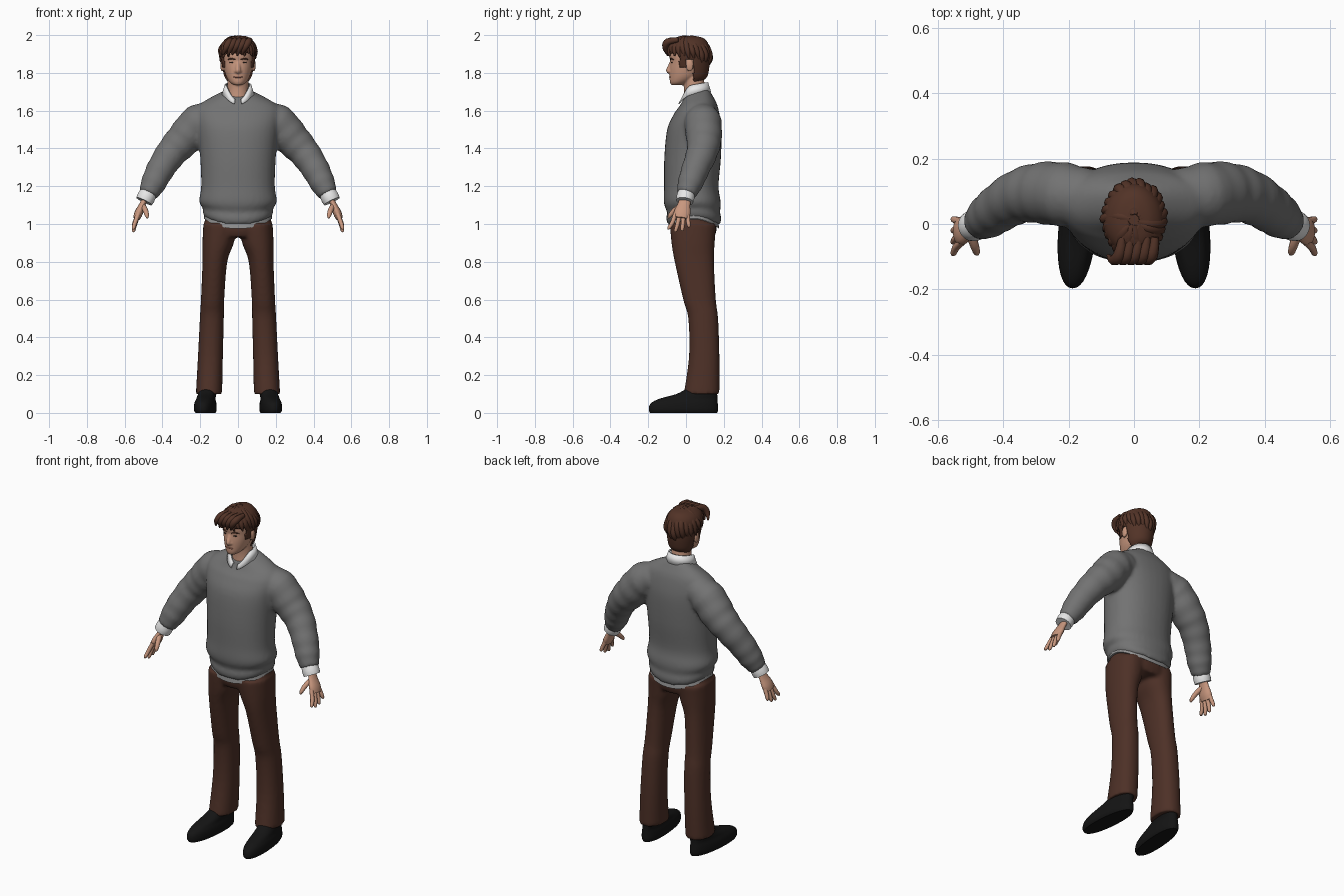
import bpy, bmesh, math, random
from mathutils import Vector, Matrix

random.seed(4)
if "Cube" in bpy.data.objects:
    bpy.data.objects.remove(bpy.data.objects["Cube"])


def material(name, *rgb):
    m = bpy.data.materials.new(name)
    m.use_nodes = True
    m.diffuse_color = (*rgb, 1)
    m.node_tree.nodes["Principled BSDF"].inputs["Base Color"].default_value = (*rgb, 1)
    return m


wool = material("grey wool", .17, .17, .17)
hem_grey = material("pale hem", .3, .3, .3)
brown = material("brown cloth", .075, .03, .02)
hair_brown = material("hair brown", .085, .033, .02)
skin = material("skin", .58, .31, .21)
lip = material("lips", .42, .17, .12)
white = material("white cotton", .8, .8, .8)
black = material("black leather", .007, .007, .007)
dark = material("dark eyes", .04, .025, .02)


def clamp(v):
    return max(0, min(1, v))


def spline(rows, steps):
    """Catmull-Rom interpolation of tuples."""
    rows = [Vector(r) for r in rows]
    out = []
    for i in range(len(rows) - 1):
        b, c = rows[i], rows[i + 1]
        a = rows[i - 1] if i else b
        d = rows[min(i + 2, len(rows) - 1)]
        for k in range(steps):
            t = k / steps
            out.append(b + .5 * t * ((c - a) + t * ((2*a - 5*b + 4*c - d) + t * (3*b - a - 3*c + d))))
    return out + [rows[-1]]


def bridge(bm, rings, closed=True):
    vs = [[bm.verts.new(p) for p in r] for r in rings]
    n = len(vs[0])
    for lo, hi in zip(vs, vs[1:]):
        for j in range(n if closed else n - 1):
            k = (j + 1) % n
            bm.faces.new((lo[j], lo[k], hi[k], hi[j]))
    if closed:
        bm.faces.new(vs[0])
        bm.faces.new(vs[-1])


def loft(bm, rows, side=1, steps=4, n=36, shape=None, power=.9):
    """Level rings given as (z, front, back, inner x, outer x)."""
    rings = []
    for z, f, b, x0, x1 in spline(rows, steps):
        ring = []
        for j in range(n):
            a = math.tau * j / n
            c, s = (math.copysign(abs(v) ** power, v) for v in (math.cos(a), math.sin(a)))
            p = Vector(((x0 + x1) / 2 + (x1 - x0) / 2 * c, (f + b) / 2 + (b - f) / 2 * s, z))
            if shape:
                p = shape(p, s)
            ring.append((p.x * side, p.y, p.z))
        rings.append(ring)
    bridge(bm, rings)


def tube(bm, rows, side=1, steps=4, n=16, flat=1, ripple=0):
    """Swept limb given as (x, y, z, radius); flat squeezes it sideways."""
    pts = spline(rows, steps)
    rings = []
    for i, p in enumerate(pts):
        d = (pts[min(i + 1, len(pts) - 1)] - pts[max(i - 1, 0)]).xyz.normalized()
        u = d.cross(Vector((0, 1, 0))).normalized()
        v = d.cross(u)
        r = p.w * (1 + ripple * math.sin(i * 1.6))
        ring = []
        for j in range(n):
            a = math.tau * j / n
            q = p.xyz + u * (math.cos(a) * r * flat) + v * (math.sin(a) * r)
            ring.append((q.x * side, q.y, q.z))
        rings.append(ring)
    bridge(bm, rings)


def ball(bm, loc, size):
    bmesh.ops.create_uvsphere(bm, u_segments=16, v_segments=10, radius=1,
                              matrix=Matrix.Translation(loc) @ Matrix.Diagonal((*size, 1)))


def finish(bm, name, mat, voxel=0, thick=0):
    bmesh.ops.recalc_face_normals(bm, faces=bm.faces)
    for f in bm.faces:
        f.smooth = len(f.verts) < 5
    me = bpy.data.meshes.new(name)
    bm.to_mesh(me)
    bm.free()
    me.materials.append(mat)
    ob = bpy.data.objects.new(name, me)
    bpy.context.collection.objects.link(ob)
    if thick:
        ob.modifiers.new("thickness", 'SOLIDIFY').thickness = thick
    if voxel:
        m = ob.modifiers.new("merge", 'REMESH')
        m.mode, m.voxel_size, m.use_smooth_shade = 'VOXEL', voxel, True
        s = ob.modifiers.new("soften", 'SMOOTH')
        s.factor, s.iterations = .5, 4
    return ob


# Sweater: body with dipped hem and tilted neckline, plus both sleeves
def sweater_shape(p, s):
    p.z += .02 * clamp((p.z - 1.6) / .08) * s - .04 * clamp((1.14 - p.z) / .1) * s * s
    return p


bm = bmesh.new()
body = [(1.035, -.095, .18, .175), (1.06, -.105, .187, .187), (1.085, -.1, .18, .187), (1.12, -.117, .184, .206),
        (1.2, -.116, .172, .195), (1.35, -.115, .185, .2), (1.5, -.1, .188, .215), (1.58, -.065, .178, .225),
        (1.63, -.035, .163, .205), (1.665, -.02, .14, .15), (1.695, -.012, .118, .085)]
loft(bm, [(z, f, b, -x, x) for z, f, b, x in body], shape=sweater_shape)
for side in (1, -1):
    tube(bm, [(.13, .085, 1.57, .08), (.21, .09, 1.535, .098), (.285, .095, 1.45, .094), (.35, .085, 1.38, .083),
              (.41, .05, 1.29, .074), (.45, .02, 1.21, .066), (.477, 0, 1.155, .05)], side, 5, 24, ripple=.025)
finish(bm, "sweater", wool, voxel=.011)


# Shirt tail below the sweater
def tail_shape(p, s):
    p.z -= .055 * s * s
    return p


bm = bmesh.new()
loft(bm, [(1.03, -.094, .176, -.181, .181), (1.07, -.092, .17, -.176, .176)], shape=tail_shape)
finish(bm, "shirt_tail", hem_grey)

# Trousers
bm = bmesh.new()
loft(bm, [(.93, -.07, .15, -.15, .15), (.97, -.083, .162, -.18, .18), (1.04, -.082, .16, -.172, .172)])
for side in (1, -1):
    loft(bm, [(.1, -.012, .177, .084, .223), (.3, .016, .177, .08, .212), (.5, .012, .17, .075, .202),
              (.6, -.015, .158, .073, .196), (.8, -.06, .148, .057, .188), (.9, -.077, .152, .022, .188),
              (1, -.085, .16, .005, .184)], side)
finish(bm, "trousers", brown, voxel=.01)


# Shoes, hands and cuffs
def shoe_shape(p, s):
    p.x -= .08 * p.y
    return p


for side, word in ((1, "left"), (-1, "right")):
    bm = bmesh.new()
    loft(bm, [(0, -.19, .165, .12, .222), (.018, -.197, .17, .114, .23), (.05, -.187, .168, .116, .228),
              (.075, -.14, .166, .122, .22), (.1, -.05, .165, .12, .215), (.13, .005, .16, .115, .205)],
         side, shape=shoe_shape)
    finish(bm, word + "_shoe", black)

    bm = bmesh.new()
    tube(bm, [(.468, .005, 1.175, .044), (.486, -.003, 1.142, .048), (.497, -.007, 1.12, .046)], side, n=24)
    finish(bm, word + "_cuff", white)

    bm = bmesh.new()
    tube(bm, [(.485, 0, 1.15, .028), (.505, -.01, 1.105, .033), (.525, -.02, 1.06, .044), (.537, -.025, 1.03, .038)],
         side, flat=.5)
    for k, length in enumerate((.066, .08, .075, .055)):
        y = -.055 + .021 * k
        tip = y - .035 + .014 * k
        tube(bm, [(.527, y, 1.055, .012), (.545, (y + tip) / 2, 1.04 - length / 2, .0115),
                  (.553, tip, 1.045 - length, .009), (.554, tip, 1.037 - length, .003)], side, n=10)
    tube(bm, [(.505, -.02, 1.1, .015), (.49, -.06, 1.072, .014), (.482, -.085, 1.045, .011),
              (.48, -.093, 1.03, .004)], side, n=10)
    finish(bm, word + "_hand", skin)

# Head, neck, nose and ears
bm = bmesh.new()
skull = [(1.735, -.077, -.02, .022), (1.75, -.085, .02, .043), (1.78, -.087, .07, .062), (1.82, -.087, .095, .074),
         (1.86, -.084, .1, .079), (1.9, -.088, .11, .08), (1.95, -.07, .1, .068), (1.98, -.03, .06, .035)]
loft(bm, [(z, f, b, -x, x) for z, f, b, x in skull], power=1)
tube(bm, [(0, .05, 1.66, .062), (0, .045, 1.72, .056), (0, .035, 1.8, .055)], n=24)
tube(bm, [(0, -.074, 1.865, .009), (0, -.084, 1.835, .012), (0, -.092, 1.812, .014), (0, -.086, 1.8, .008)], n=12)
for side in (1, -1):
    ball(bm, (side * .084, .02, 1.84), (.01, .02, .033))
    ball(bm, (side * .012, -.086, 1.808), (.008, .009, .007))
finish(bm, "head", skin, voxel=.005).modifiers["soften"].iterations = 2

# Eyes, brows and mouth
bm = bmesh.new()
for side in (1, -1):
    ball(bm, (side * .032, -.075, 1.855), (.013, .005, .004))
finish(bm, "eyes", dark)
bm = bmesh.new()
for side in (1, -1):
    tube(bm, [(.014, -.083, 1.869, .003), (.035, -.079, 1.876, .004), (.054, -.066, 1.87, .002)], side, n=8)
finish(bm, "brows", hair_brown)
bm = bmesh.new()
ball(bm, (0, -.083, 1.778), (.024, .007, .005))
finish(bm, "mouth", lip)

# Hair: cap cut away around face and ears
bm = bmesh.new()
cap = [(1.755, .0, .085, .055), (1.78, -.05, .112, .072), (1.82, -.075, .122, .083), (1.87, -.088, .126, .091),
       (1.92, -.1, .126, .095), (1.96, -.092, .115, .083), (1.985, -.06, .09, .055), (1.995, -.02, .05, .02)]
loft(bm, [(z, f, b, -x, x) for z, f, b, x in cap], n=64, steps=6, power=1)


def bare(p):
    line = 1.9 if p.y < -.035 else 1.825 if p.y < .002 else 1.87 if p.y < .04 else 0
    return p.z < line


bmesh.ops.delete(bm, geom=[f for f in bm.faces if bare(f.calc_center_median())], context='FACES')
finish(bm, "hair_cap", hair_brown, thick=.008)

# Hair locks sweeping from the crown, longer at the back
bm = bmesh.new()
count = 26
for i in range(count):
    a = math.tau * i / count
    back = (1 - math.cos(a)) / 2
    end = 1.45 + .75 * back ** 2 + random.uniform(-.1, .1)
    path = []
    for k in range(5):
        t = .12 + (end - .12) * k / 4
        turn = a + .35 * (k / 4 - .5)
        lift = random.uniform(.95, 1.04)
        path.append((.093 * math.sin(t) * math.sin(turn) * lift,
                     .012 - .112 * math.sin(t) * math.cos(turn) * lift,
                     1.885 + .1 * math.cos(t) * lift, (.013, .017, .018, .015, .004)[k]))
    tube(bm, path, n=8)
# Swept fringe
for k in range(5):
    x = .045 - .025 * k
    tube(bm, [(x + .02, -.04, 1.975, .012), (x + .01, -.095, 1.965, .019), (x - .008, -.11, 1.935, .016),
              (x - .025, -.096, 1.897 - .006 * (k % 2), .004)], n=10)
finish(bm, "hair_locks", hair_brown)

# Shirt collar with an open front
bm = bmesh.new()
edges = ([], [], [])
for j in range(41):
    a = math.radians(-168 + 336 * j / 40)
    c, s = math.cos(a), math.sin(a)
    drop = clamp((-c - .2) / .8) ** 2
    top = 1.737 + .012 * c - .07 * drop
    for ring, grow, z in zip(edges, (0, .008, .024), (top, top + .002, top - .05 + .03 * drop)):
        ring.append(((.062 + grow) * s, .045 + (.064 + grow) * c, z))
bridge(bm, edges, closed=False)
finish(bm, "collar", white, thick=.006)
